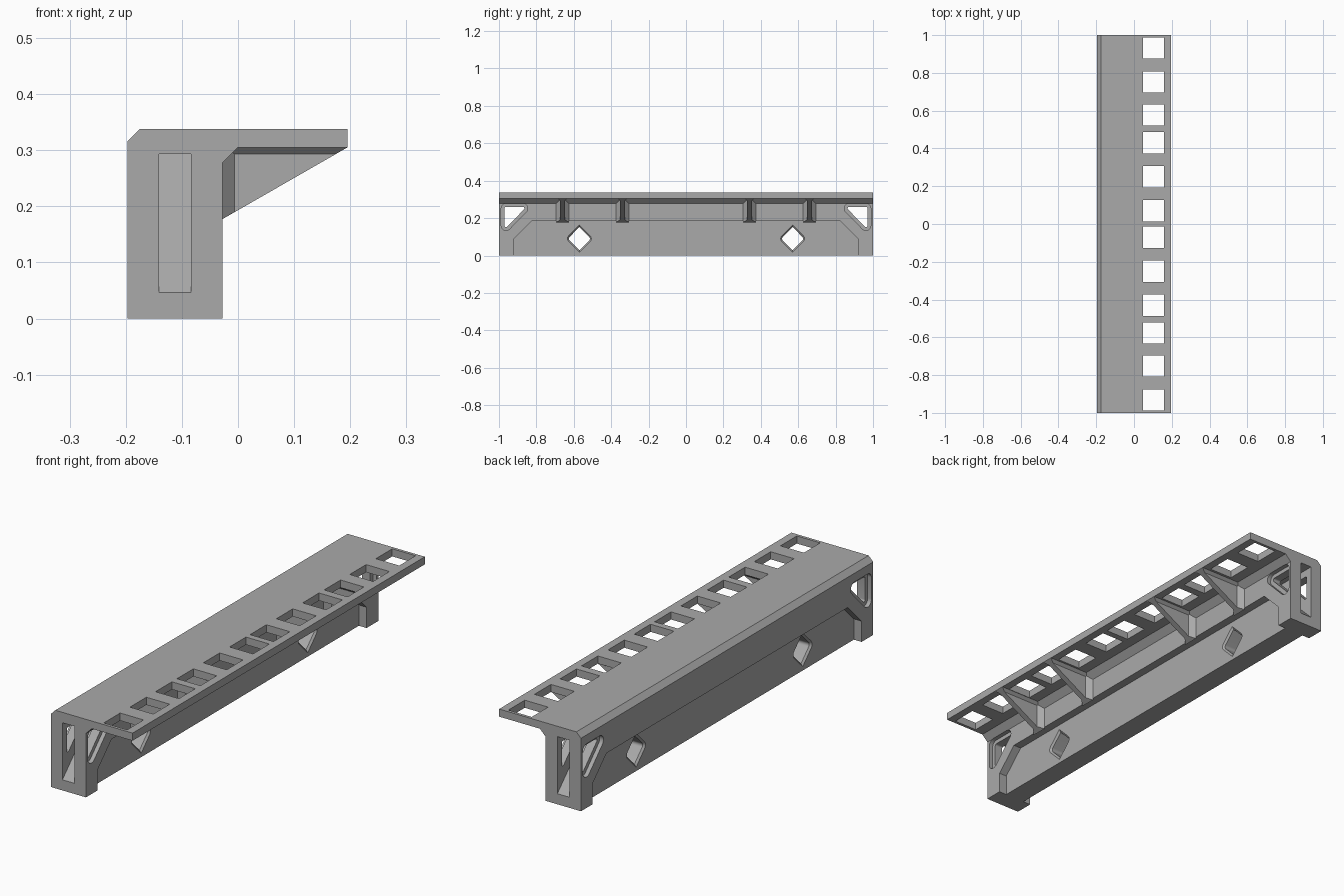
import bpy, bmesh, math

if "Cube" in bpy.data.objects:
    bpy.data.objects.remove(bpy.data.objects["Cube"], do_unlink=True)

grey = bpy.data.materials.new("plain grey")
grey.use_nodes = True
COLOUR = (0.4, 0.4, 0.4, 1)
grey.diffuse_color = COLOUR
grey.node_tree.nodes["Principled BSDF"].inputs["Base Color"].default_value = COLOUR

BACK, WALL, EDGE = -0.197, -0.028, 0.195    # x of the beam sides and flange edge
TOP, UNDER = 0.338, 0.305                   # flange top and underside
MID = (BACK + WALL) / 2


def finish(name, bm):
    bmesh.ops.recalc_face_normals(bm, faces=bm.faces)
    mesh = bpy.data.meshes.new(name)
    bm.to_mesh(mesh)
    bm.free()
    mesh.materials.append(grey)
    obj = bpy.data.objects.new(name, mesh)
    bpy.context.collection.objects.link(obj)
    return obj


def hull(name, points):
    """Convex solid around the points."""
    bm = bmesh.new()
    for p in points:
        bm.verts.new(p)
    res = bmesh.ops.convex_hull(bm, input=bm.verts)
    loose = [v for v in bm.verts if not v.link_faces]
    bmesh.ops.delete(bm, geom=loose, context='VERTS')
    bmesh.ops.dissolve_limit(bm, angle_limit=0.01, verts=bm.verts, edges=bm.edges)
    return finish(name, bm)


def across(outline, x0, x1):
    """Carry a y-z outline from x0 to x1."""
    return [(x, y, z) for x in (x0, x1) for y, z in outline]


def rounded(corners, radius, steps=24):
    """Circle points around each corner, for rounded hulls."""
    return [(y + radius * math.cos(math.tau * i / steps),
             z + radius * math.sin(math.tau * i / steps))
            for y, z in corners for i in range(steps)]


def cut(target, points):
    cutter = hull("cutter", points)
    cutter.hide_render = True
    mod = target.modifiers.new("cut", 'BOOLEAN')
    mod.operation, mod.solver, mod.object = 'DIFFERENCE', 'EXACT', cutter
    bpy.context.view_layer.objects.active = target
    bpy.ops.object.modifier_apply(modifier=mod.name)
    bpy.data.objects.remove(cutter, do_unlink=True)


# Beam with top flange, extruded along y
profile = [(BACK, 0), (WALL, 0), (WALL, 0.277), (0, UNDER), (EDGE, UNDER),
           (EDGE, TOP), (BACK + 0.022, TOP), (BACK, TOP - 0.022)]
bm = bmesh.new()
face = bm.faces.new([bm.verts.new((x, -1, z)) for x, z in profile])
ext = bmesh.ops.extrude_face_region(bm, geom=[face])
bmesh.ops.translate(bm, vec=(0, 2, 0),
                    verts=[v for v in ext["geom"] if isinstance(v, bmesh.types.BMVert)])
beam = finish("beam", bm)

# Long recesses low on both sides
recess = [(s * y, z) for s in (-1, 1)
          for y, z in ((0.92, -0.1), (0.92, 0.09), (0.825, 0.185))]
cut(beam, across(recess, WALL - 0.037, 0.1))
cut(beam, across(recess, -0.4, BACK + 0.037))

for s in (-1, 1):
    # Square holes through the flange
    for y in (0.07, 0.25, 0.43, 0.577, 0.752, 0.931):
        cut(beam, [(x, s * y + dy, z) for x in (0.048, 0.16)
                   for dy in (-0.056, 0.056) for z in (0.2, 0.5)])

    # End slot with a sloping floor
    cut(beam, across([(s * 1.1, 0.046), (s, 0.046), (s * 0.753, 0.293),
                      (s * 1.1, 0.293)], MID - 0.0285, MID + 0.0285))

    # Rounded triangular window with a shallow step on each side
    tri = [(s * 0.962, 0.252), (s * 0.872, 0.252), (s * 0.962, 0.16)]
    cut(beam, across(rounded(tri, 0.008), -0.4, 0.1))
    cut(beam, across(rounded(tri, 0.026), WALL - 0.018, 0.1))
    cut(beam, across(rounded(tri, 0.026), -0.4, BACK + 0.018))

    # Diamond hole with rounded sides and a small bevel
    def diamond(grow):
        sides = rounded([(s * 0.57 - 0.042, 0.09), (s * 0.57 + 0.042, 0.09)], 0.014 + grow)
        return sides + [(s * 0.57, 0.09 + k * (0.062 + grow * 1.4)) for k in (-1, 1)]
    cut(beam, across(diamond(0), -0.4, 0.1))
    for x, d in ((WALL - 0.037, -1), (BACK + 0.037, 1)):
        cut(beam, [(x + d * 0.008, y, z) for y, z in diamond(0)]
            + [(x - d * 0.001, y, z) for y, z in diamond(0.009)])

    # Triangular braces, flared where they meet the wall and the flange
    for y in (0.34, 0.66):
        def brace(name, corners):
            hull(name, [(x, s * y + k * h, z) for x, z, h in corners for k in (-1, 1)])
        brace("brace", [(WALL, 0.177, 0.013), (WALL, UNDER, 0.013), (EDGE, UNDER, 0.013)])
        brace("brace_wall_flare", [(WALL, 0.177, 0.035), (WALL, UNDER, 0.035),
                                   (-0.006, 0.19, 0.013), (-0.006, UNDER, 0.013)])
        brace("brace_flange_flare", [(WALL, 0.293, 0.013), (0.174, 0.293, 0.013),
                                     (WALL, UNDER, 0.025), (EDGE, UNDER, 0.025)])

# Smooth rounded corners, keep hard edges
bpy.ops.object.select_all(action='DESELECT')
beam.select_set(True)
bpy.context.view_layer.objects.active = beam
bpy.ops.object.shade_smooth_by_angle(angle=math.radians(25))
